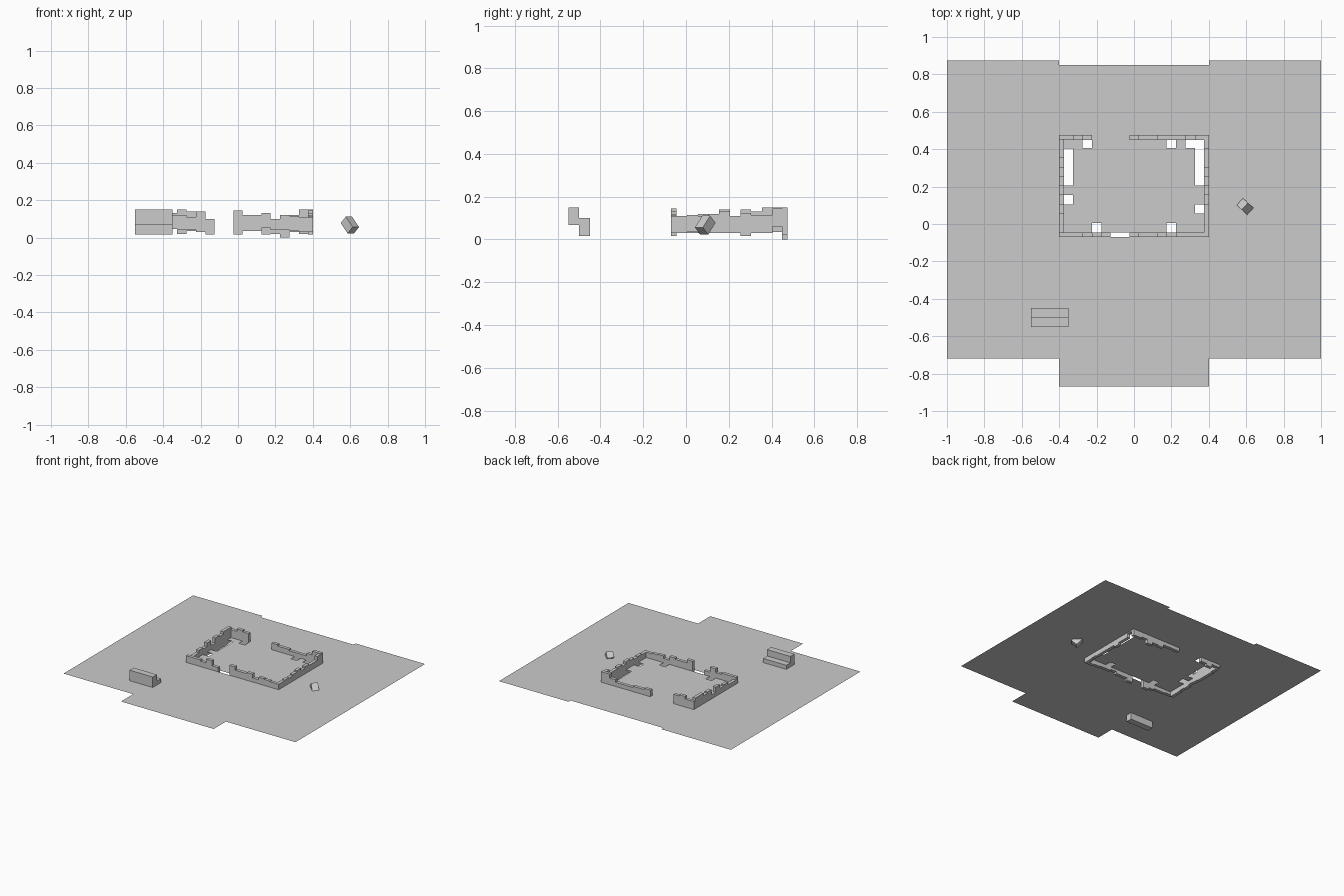
import bpy, bmesh
from mathutils import Vector, Matrix

cube = bpy.data.objects.get("Cube")
if cube:
    bpy.data.objects.remove(cube, do_unlink=True)

FLOOR_Z = 0.068
CELL = 0.05
THICK = 0.025


def finish(name, bm):
    bmesh.ops.recalc_face_normals(bm, faces=bm.faces)
    mesh = bpy.data.meshes.new(name)
    bm.to_mesh(mesh)
    bm.free()
    obj = bpy.data.objects.new(name, mesh)
    bpy.context.collection.objects.link(obj)
    return obj


def inside(x, y, rects):
    return any(a < x < b and c < y < d for a, b, c, d in rects)


# Flat ground with a front tab, a back notch and missing tiles
def ground(areas, holes):
    rects = areas + holes
    xs = sorted({v for r in rects for v in r[:2]})
    ys = sorted({v for r in rects for v in r[2:]})
    bm = bmesh.new()
    grid = {(x, y): bm.verts.new((x, y, FLOOR_Z)) for x in xs for y in ys}
    for x0, x1 in zip(xs, xs[1:]):
        for y0, y1 in zip(ys, ys[1:]):
            mx, my = (x0 + x1) / 2, (y0 + y1) / 2
            if inside(mx, my, areas) and not inside(mx, my, holes):
                bm.faces.new([grid[p] for p in ((x0, y0), (x1, y0), (x1, y1), (x0, y1))])
    loose = [v for v in bm.verts if not v.link_faces]
    bmesh.ops.delete(bm, geom=loose, context='VERTS')
    obj = finish("ground", bm)
    if obj.data.polygons[0].normal.z < 0:
        obj.data.flip_normals()


# Ruined wall: stepped outline of tops and bottoms, extruded to thickness
def wall(name, origin, along, across, tops, bottoms, start_extra=0, end_extra=0):
    n = len(tops)
    edges = [i * CELL for i in range(n + 1)]
    edges[0] -= start_extra
    edges[-1] += end_extra
    outline = []
    for i, z in enumerate(tops):
        outline += [(edges[i], z), (edges[i + 1], z)]
    for i in reversed(range(n)):
        outline += [(edges[i + 1], bottoms[i]), (edges[i], bottoms[i])]
    points = [p for i, p in enumerate(outline) if p != outline[i - 1]]
    bm = bmesh.new()
    face = bm.faces.new([bm.verts.new(Vector(origin) + Vector(along) * u + Vector((0, 0, z)))
                         for u, z in points])
    new = bmesh.ops.extrude_face_region(bm, geom=[face])["geom"]
    bmesh.ops.translate(bm, vec=Vector(across) * THICK,
                        verts=[v for v in new if isinstance(v, bmesh.types.BMVert)])
    finish(name, bm)


def box(name, centre, size, rotation=Matrix()):
    bm = bmesh.new()
    bmesh.ops.create_cube(bm, size=1, matrix=Matrix.Translation(centre) @ rotation
                          @ Matrix.Diagonal((*size, 1)))
    finish(name, bm)


ground(
    areas=[(-1, -.4, -.72, .875), (.4, 1, -.72, .875), (-.4, .4, -.87, .85)],
    holes=[(-.375, -.325, .205, .405), (-.375, -.325, .105, .155),
           (-.275, -.225, .405, .455), (.175, .225, .405, .455),
           (.275, .375, .405, .455), (.325, .375, .205, .405),
           (.325, .375, .055, .105), (-.225, -.175, -.045, .005),
           (.175, .225, -.045, .005), (-.125, -.025, -.07, -.045)])

# Front and back walls, each broken by a doorway
X, Y = (1, 0, 0), (0, 1, 0)
wall("front_wall_right", (-.375, -.07, 0), X, Y,
     [.12, .12, .11, .14, .10], [.045, .04, .04, .03, .016], start_extra=THICK)
wall("front_wall_left", (-.025, -.07, 0), X, Y,
     [.145, .12, .12, .13, .10, .12, .115, .11],
     [.016, .035, .035, .05, .04, .04, .035, .03], end_extra=THICK)
wall("back_wall_right", (-.375, .45, 0), X, Y,
     [.13, .15, .14], [.045, .02, .035], start_extra=THICK)
wall("back_wall_left", (-.025, .45, 0), X, Y,
     [.12, .11, .11, .10, .10, .10, .12, .15],
     [.04, .04, .04, .016, .02, .005, .03, .02], end_extra=THICK)
# Small stub hanging to the base at the back wall
box("back_wall_footing", (.25, .4625, .015), (CELL, THICK, .03))

# Side walls
wall("right_wall", (-.4, -.045, 0), Y, X,
     [.10, .10, .12, .11, .14, .10, .14, .13, .15, .15],
     [.03, .03, .035, .03, .04, .035, .03, .03, .03, .035])
wall("left_wall", (.375, -.045, 0), Y, X,
     [.11, .115, .11, .12, .13, .11, .125, .115, .115, .145],
     [.03, .035, .03, .03, .03, .03, .016, .03, .03, .06])

# Stepped block pair and the tumbled stone
box("step_upper", (-.45, -.525, .109), (.2, .05, .082))
box("step_lower", (-.45, -.475, .058), (.2, .05, .084))
tilt = Vector((.5, -.46, -.74)).to_track_quat('Z', 'X').to_matrix().to_4x4()
box("loose_stone", (.598, .09, .067), (.05, .05, .075), tilt)
